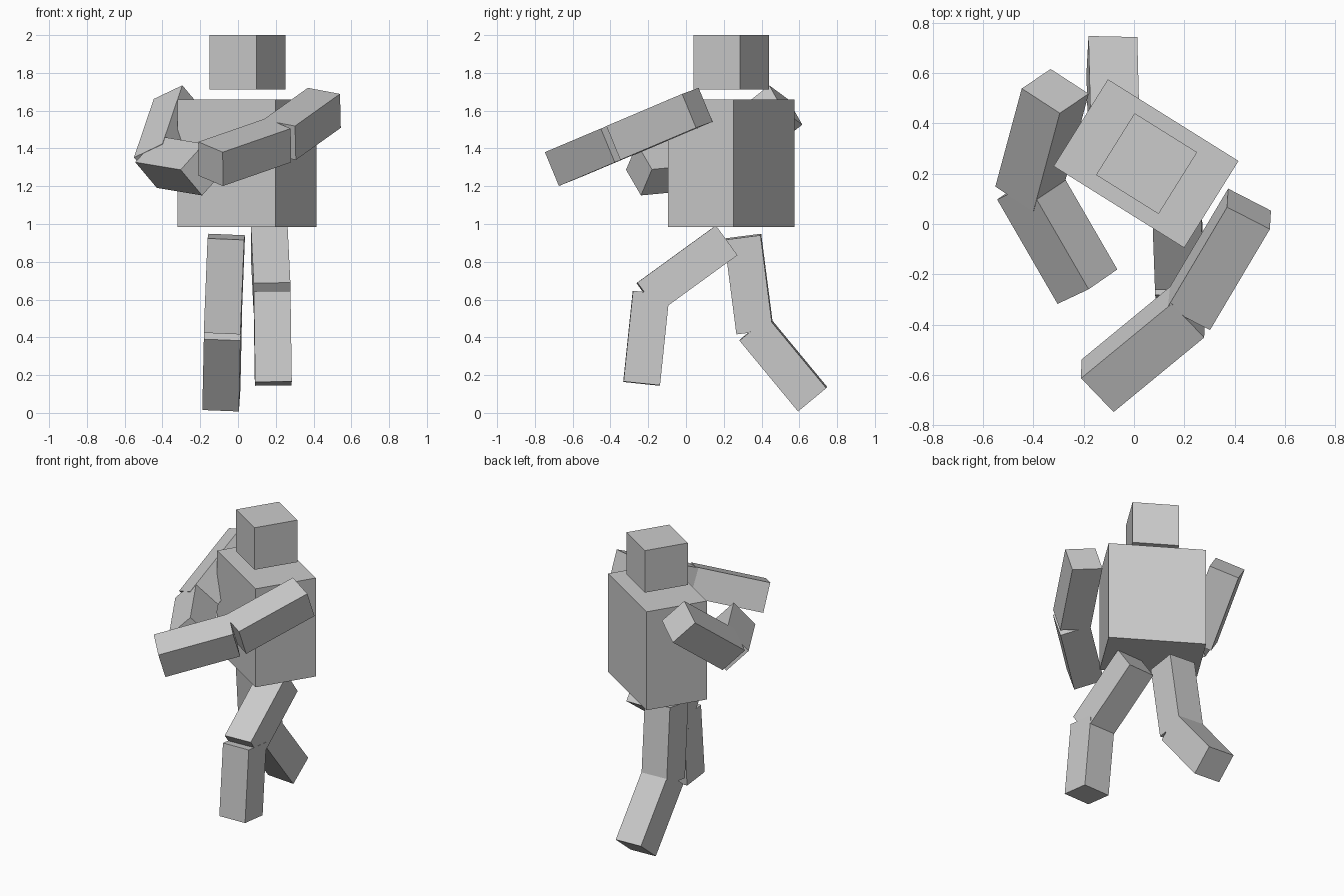
import bpy
import bmesh
from mathutils import Vector, Matrix

if "Cube" in bpy.data.objects:
    bpy.data.objects.remove(bpy.data.objects["Cube"])


def block(name, start, end, side, width, depth):
    """Box whose axis runs from start to end; its width lies along side."""
    start, end = Vector(start), Vector(end)
    axis = end - start
    z = axis.normalized()
    x = Vector(side)
    x = (x - z * x.dot(z)).normalized()
    y = z.cross(x)
    frame = Matrix((x, y, z)).transposed().to_4x4()
    bm = bmesh.new()
    bmesh.ops.create_cube(bm, size=1, matrix=Matrix.Diagonal((width, depth, axis.length, 1)))
    mesh = bpy.data.meshes.new(name)
    bm.to_mesh(mesh)
    bm.free()
    obj = bpy.data.objects.new(name, mesh)
    obj.matrix_world = Matrix.Translation((start + end) / 2) @ frame
    bpy.context.collection.objects.link(obj)
    return obj


# Torso and head share the same turn about the vertical
turn = (0.52, -0.325, 0)
block("torso", (0.048, 0.24, 0.985), (0.048, 0.24, 1.66), turn, 0.612, 0.407)
block("head", (0.05, 0.24, 1.712), (0.05, 0.24, 2.0), turn, 0.293, 0.289)

# Limb segments: name, start, end, width direction
T = 0.194
limbs = [
    # Left arm, reaching across the front
    ("left_upper_arm", (0.457, 0.060, 1.615), (0.219, -0.341, 1.445), (0.173, -0.083, -0.03)),
    ("left_forearm", (0.215, -0.347, 1.443), (-0.145, -0.643, 1.318), (-0.13, 0.135, 0.055)),
    # Right arm, bent at the elbow
    ("right_upper_arm", (-0.313, 0.528, 1.63), (-0.418, 0.138, 1.32), (-0.15, 0.10, -0.07)),
    ("right_forearm", (-0.425, 0.166, 1.328), (-0.185, -0.249, 1.288), (0.125, 0.06, 0.14)),
    # Left leg, stepping forward
    ("left_thigh", (0.165, 0.213, 0.912), (0.180, -0.203, 0.61), (1, 0.02, 0.01)),
    ("left_shin", (0.180, -0.185, 0.635), (0.187, -0.235, 0.155), (1, 0.01, 0.01)),
    # Right leg, trailing behind
    ("right_thigh", (-0.062, 0.30, 0.932), (-0.082, 0.365, 0.432), (1, -0.02, -0.04)),
    ("right_shin", (-0.080, 0.36, 0.448), (-0.088, 0.67, 0.073), (1, -0.03, -0.03)),
]
for name, start, end, side in limbs:
    block(name, start, end, side, T, T)
